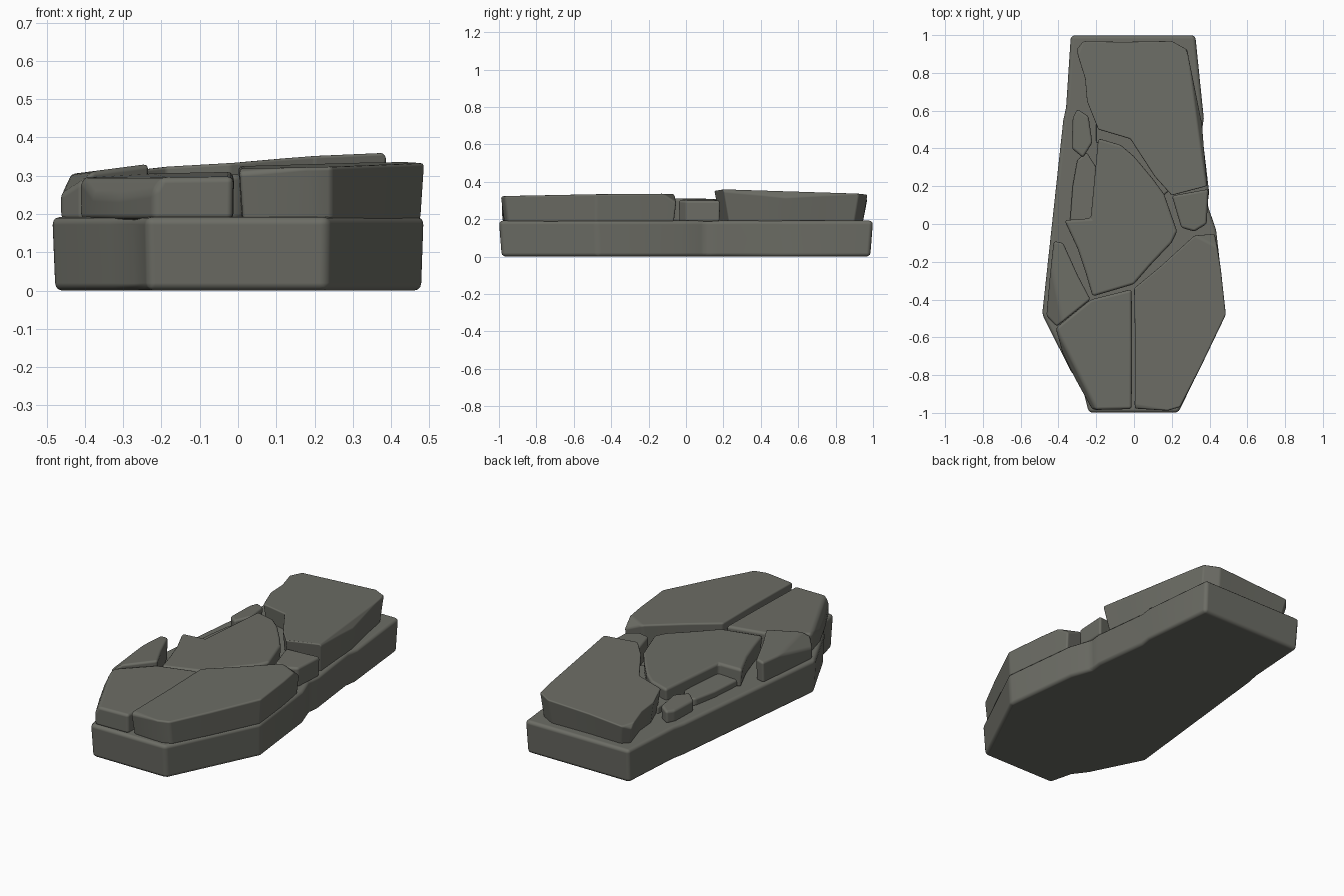
import bpy, bmesh, random
from mathutils import Vector

if "Cube" in bpy.data.objects:
    bpy.data.objects.remove(bpy.data.objects["Cube"])

random.seed(4)
stone = bpy.data.materials.new("weathered grey stone")
stone.diffuse_color = (0.15, 0.152, 0.13, 1)
stone.use_nodes = True
stone.node_tree.nodes["Principled BSDF"].inputs["Base Color"].default_value = stone.diffuse_color


def slab(name, outline, z0, top, tilt=(0, 0), foot=1.0, chips=(), bevel=0.016, jitter=0.006):
    """Extruded stone: outline at the top, tilted top plane, narrower foot, planar chips cut away."""
    pts = []
    for i, p in enumerate(outline):
        a, b = Vector(p), Vector(outline[(i + 1) % len(outline)])
        pts.append(a)
        if jitter and (b - a).length > 0.25:
            n = Vector((a.y - b.y, b.x - a.x)).normalized()
            pts.append(a.lerp(b, random.uniform(0.4, 0.6)) + n * random.uniform(-jitter, jitter))
    c = sum(pts, Vector((0, 0))) / len(pts)
    bm = bmesh.new()
    up = [bm.verts.new((p.x, p.y, top + tilt[0] * (p.x - c.x) + tilt[1] * (p.y - c.y))) for p in pts]
    lo = [bm.verts.new((*(c + (p - c) * foot), z0)) for p in pts]
    bm.faces.new(up)
    bm.faces.new(lo[::-1])
    for i in range(len(pts)):
        j = (i + 1) % len(pts)
        bm.faces.new((lo[i], lo[j], up[j], up[i]))
    for co, no in chips:
        geom = bm.verts[:] + bm.edges[:] + bm.faces[:]
        cut = bmesh.ops.bisect_plane(bm, geom=geom, plane_co=co, plane_no=no, clear_outer=True)
        edges = [e for e in cut["geom_cut"] if isinstance(e, bmesh.types.BMEdge)]
        if edges:
            bmesh.ops.edgenet_fill(bm, edges=edges)
    bmesh.ops.remove_doubles(bm, verts=bm.verts, dist=0.015)
    bmesh.ops.recalc_face_normals(bm, faces=bm.faces)
    me = bpy.data.meshes.new(name)
    bm.to_mesh(me)
    bm.free()
    me.materials.append(stone)
    for f in me.polygons:
        f.use_smooth = True
    ob = bpy.data.objects.new(name, me)
    bpy.context.collection.objects.link(ob)
    m = ob.modifiers.new("worn edges", "BEVEL")
    m.width, m.segments, m.harden_normals = bevel, 3, True
    m.limit_method, m.angle_limit = "ANGLE", 0.4
    return ob


# coffin-shaped base with small notches along its sides
slab("base_slab",
     [(-.335, 1), (.325, 1), (.37, .56), (.36, .49), (.398, .17), (.39, .1), (.435, -.03),
      (.487, -.48), (.235, -1), (-.24, -1), (-.275, -.86), (-.335, -.78), (-.487, -.48),
      (-.375, .55), (-.36, .62)],
     0.0, 0.192, foot=.985, jitter=0, bevel=.02)

# broken lid: head end
slab("lid_head_slab",
     [(-.31, .93), (-.27, .97), (.2, .97), (.29, .92), (.365, .53), (.39, .2), (.2, .15),
      (.11, .25), (-.02, .45), (-.19, .5), (-.25, .65), (-.26, .77)],
     0.185, 0.333, tilt=(.05, -.025), foot=.93,
     chips=[((.335, .6, .335), (.75, .12, .6)), ((-.285, .9, .32), (-.7, .3, .6))])

# broken lid: middle
slab("lid_middle_slab",
     [(-.19, .455), (-.07, .42), (0, .36), (.16, .16), (.23, -.04), (.2, -.1), (0, -.32),
      (-.22, -.385), (-.3, -.13), (-.37, .02), (-.23, .03), (-.21, .24)],
     0.185, 0.302, tilt=(.03, 0), foot=.97)

# broken lid: foot end, two halves
slab("lid_foot_right",
     [(0, -.34), (.32, -.06), (.43, -.045), (.487, -.48), (.245, -.97), (.19, -.99), (.003, -.98)],
     0.185, 0.328, tilt=(.02, .01), foot=.96,
     chips=[((.4, -.07, .315), (.35, .6, .8)), ((.13, -.975, .325), (-.1, -.5, .8))])
slab("lid_foot_left",
     [(-.012, -.345), (-.012, -.98), (-.22, -.985), (-.38, -.68), (-.415, -.55), (-.23, -.4)],
     0.185, 0.302, tilt=(.01, .02), foot=.99,
     chips=[((-.35, -.68, .295), (-.8, -.4, .5))])

# loose fragments along the edges
slab("side_fragment_left",
     [(-.425, -.09), (-.375, -.1), (-.23, -.4), (-.41, -.545), (-.465, -.49)],
     0.185, 0.312, tilt=(.13, 0), foot=.97,
     chips=[((-.42, -.4, .295), (-.6, -.1, .8))])
slab("side_fragment_right",
     [(.2, .15), (.395, .185), (.385, 0), (.32, -.04), (.25, -.02)],
     0.185, 0.303, tilt=(-.05, 0), foot=.97, bevel=.014)
slab("small_fragment",
     [(-.30, .61), (-.24, .57), (-.22, .43), (-.27, .35), (-.33, .4), (-.325, .56)],
     0.185, 0.262, tilt=(.15, 0), foot=.97, bevel=.014)
slab("low_ledge_fragment",
     [(-.25, .38), (-.2, .3), (-.2, .02), (-.34, 0), (-.325, .2), (-.3, .34)],
     0.185, 0.235, tilt=(.1, 0), bevel=.012)
slab("gap_rubble",
     [(-.2, .54), (0, .47), (.22, .2), (.14, .14), (-.05, .38), (-.2, .43)],
     0.185, 0.232, bevel=.01)
